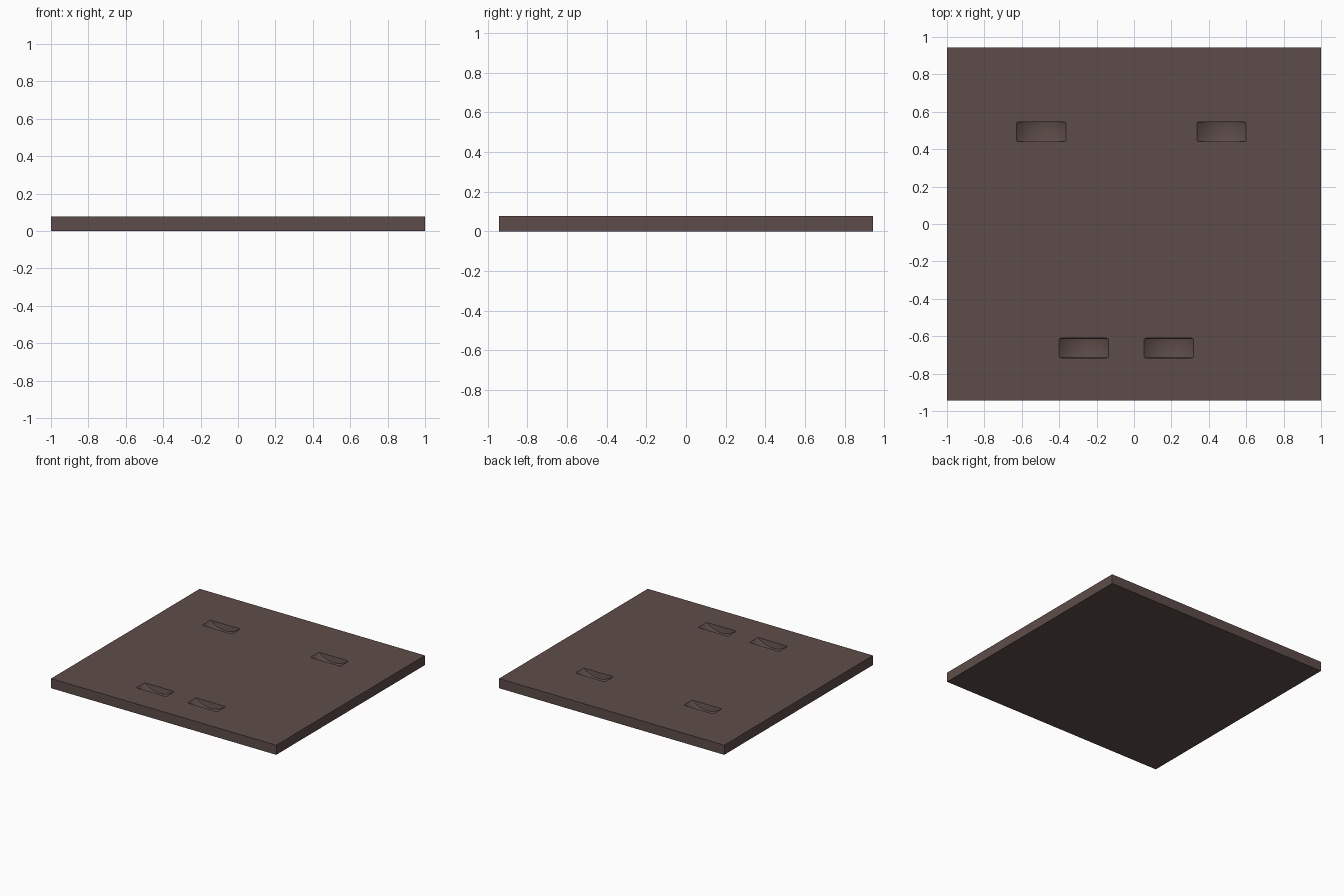
import bpy, math

if "Cube" in bpy.data.objects:
    bpy.data.objects.remove(bpy.data.objects["Cube"])

W, D, H = 2.0, 1.886, 0.077
CHORD, WIDTH, DEPTH = 0.264, 0.106, 0.05
R = ((CHORD / 2) ** 2 + DEPTH ** 2) / (2 * DEPTH)

mat = bpy.data.materials.new("dark_brown")
mat.diffuse_color = (0.11, 0.073, 0.067, 1)
mat.use_nodes = True
mat.node_tree.nodes["Principled BSDF"].inputs["Base Color"].default_value = mat.diffuse_color

# flat base slab
bpy.ops.mesh.primitive_cube_add(size=1, location=(0, 0, H / 2))
base = bpy.context.object
base.name = "base_slab"
base.scale = (W, D, H)
bpy.ops.object.transform_apply(location=False, rotation=False, scale=True)
base.data.materials.append(mat)


def wheel_pocket(i, x, y):
    """Curved pocket cut into the top by a slightly bevelled wheel."""
    bpy.ops.mesh.primitive_cylinder_add(
        vertices=96, radius=R, depth=WIDTH,
        location=(x, y, H - DEPTH + R), rotation=(math.pi / 2, 0, 0))
    wheel = bpy.context.object
    wheel.name = f"wheel_cutter_{i}"
    wheel.data.materials.append(mat)
    bev = wheel.modifiers.new("rim", 'BEVEL')
    bev.width = 0.006
    bev.segments = 2
    cut = base.modifiers.new(f"pocket_{i}", 'BOOLEAN')
    cut.operation = 'DIFFERENCE'
    cut.solver = 'EXACT'
    cut.object = wheel
    wheel.hide_render = True
    return wheel


# two wide-set wheels at the back, two close together at the front
spots = [(-0.495, 0.493), (0.468, 0.493), (-0.269, -0.663), (0.186, -0.663)]
cutters = [wheel_pocket(i, x, y) for i, (x, y) in enumerate(spots)]

# bake the cuts and clear the cutters
bpy.ops.object.select_all(action='DESELECT')
base.select_set(True)
bpy.context.view_layer.objects.active = base
for m in list(base.modifiers):
    bpy.ops.object.modifier_apply(modifier=m.name)
for c in cutters:
    bpy.data.objects.remove(c)
bpy.ops.object.shade_smooth_by_angle(angle=math.radians(25))
